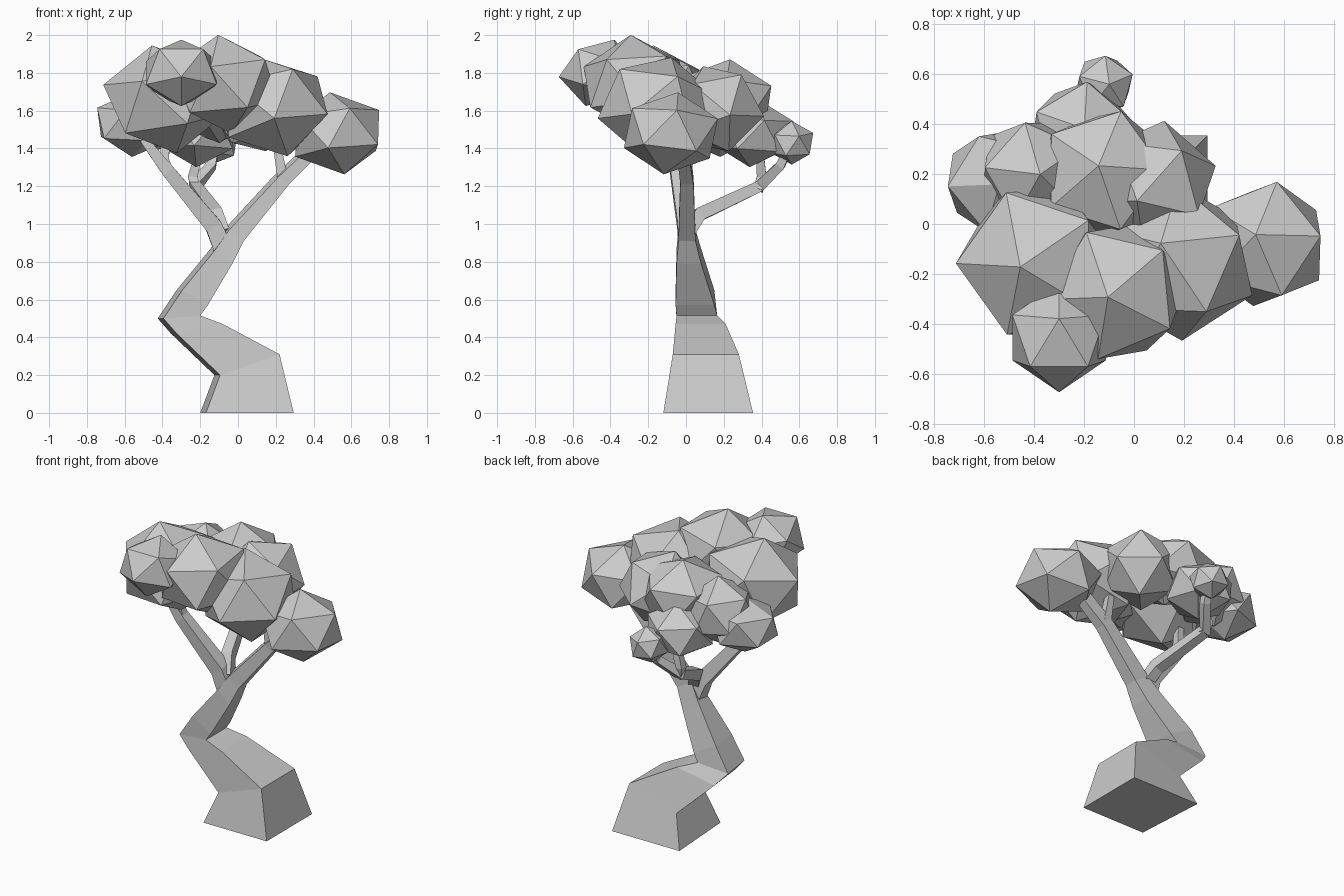
import bpy, bmesh, math
from mathutils import Vector, Matrix


def finish(bm, name):
    bmesh.ops.recalc_face_normals(bm, faces=bm.faces)
    me = bpy.data.meshes.new(name)
    bm.to_mesh(me)
    bm.free()
    ob = bpy.data.objects.new(name, me)
    bpy.context.collection.objects.link(ob)
    return ob


def loft(name, rings):
    """Skin a row of four-cornered rings and cap both ends."""
    bm = bmesh.new()
    rows = [[bm.verts.new(p) for p in r] for r in rings]
    for a, b in zip(rows, rows[1:]):
        for i in range(4):
            j = (i + 1) % 4
            bm.faces.new((a[i], a[j], b[j], b[i]))
    bm.faces.new(rows[0])
    bm.faces.new(rows[-1])
    return finish(bm, name)


def branch(name, points, ref=(0, 1, 0)):
    """Square tapering limb through (x, y, z, half width) points."""
    pts = [Vector(p[:3]) for p in points]
    rings = []
    for i, p in enumerate(pts):
        d = (pts[min(i + 1, len(pts) - 1)] - pts[max(i - 1, 0)]).normalized()
        u = d.cross(Vector(ref)).normalized()
        v = d.cross(u)
        w = points[i][3]
        rings.append([p + (u * a + v * b) * w
                      for a, b in ((-1, -1), (1, -1), (1, 1), (-1, 1))])
    return loft(name, rings)


def leaves(name, centre, r, spin, apex, zs=1.0):
    """Twenty-sided leaf clump: spin about its axis, then lean towards apex."""
    bm = bmesh.new()
    bmesh.ops.create_icosphere(bm, subdivisions=1, radius=r)
    lean = Vector((0, 0, 1)).rotation_difference(Vector(apex)).to_matrix().to_4x4()
    m = (Matrix.Translation(centre) @ Matrix.Diagonal((1, 1, zs, 1)) @ lean
         @ Matrix.Rotation(math.radians(spin), 4, 'Z'))
    bm.transform(m)
    return finish(bm, name)


# Twisted trunk running on into the right limb: left (x, z), right (x, z), front y, back y
profile = [
    (-0.185, 0.00, 0.295, 0.00, -0.12, 0.355),
    (-0.11, 0.20, 0.22, 0.31, -0.07, 0.28),
    (-0.34, 0.42, -0.08, 0.47, -0.055, 0.21),
    (-0.41, 0.50, -0.20, 0.515, -0.05, 0.165),
    (-0.31, 0.65, -0.16, 0.57, -0.055, 0.15),
    (-0.13, 0.87, -0.03, 0.79, -0.05, 0.08),
    (-0.06, 0.97, 0.03, 0.91, -0.04, 0.05),
    (0.20, 1.25, 0.27, 1.21, -0.03, 0.04),
    (0.40, 1.44, 0.44, 1.38, -0.05, 0.01),
]
loft("trunk", [[(xl + 0.015, y0, zl), (xr, y0, zr), (xr, y1, zr), (xl - 0.015, y1, zl)]
               for xl, zl, xr, zr, y0, y1 in profile])

# Limbs and twigs
branch("left_limb", [(-0.08, 0.01, 0.87, 0.05), (-0.13, 0, 0.99, 0.045),
                     (-0.37, -0.05, 1.28, 0.034), (-0.50, -0.06, 1.45, 0.022)])
branch("left_twig", [(-0.36, -0.05, 1.26, 0.028), (-0.39, -0.05, 1.34, 0.025),
                     (-0.38, -0.03, 1.50, 0.02)])
branch("right_twig", [(0.24, 0.01, 1.21, 0.028), (0.23, 0.01, 1.28, 0.026),
                      (0.20, 0.01, 1.45, 0.02)])
branch("back_limb", [(-0.08, 0.01, 0.95, 0.035), (-0.12, 0.07, 1.05, 0.035),
                     (-0.23, 0.39, 1.20, 0.03), (-0.14, 0.50, 1.31, 0.024),
                     (-0.12, 0.55, 1.42, 0.02)], (1, 0, 0))
branch("back_twig", [(-0.22, 0.38, 1.18, 0.027), (-0.24, 0.40, 1.25, 0.025),
                     (-0.20, 0.39, 1.40, 0.02)])

# Leaf clumps: name, centre, radius, spin, lean direction, height scale
clumps = [
    ("right", (0.525, -0.08, 1.48), 0.27, 3, (-0.03, 0.03, 0.21), 0.82),
    ("right_middle", (0.185, -0.155, 1.62), 0.32, 14, (-0.07, 0.07, 0.27), 0.87),
    ("back_right", (0.08, 0.16, 1.61), 0.26, 49, (-0.07, -0.07, 0.25), 0.93),
    ("top", (-0.07, -0.27, 1.74), 0.30, -31, (-0.03, -0.02, 0.26), 0.88),
    ("front_top", (-0.30, -0.455, 1.80), 0.22, 18, (0.0, 0.07, 0.19), 0.85),
    ("left", (-0.39, -0.15, 1.66), 0.335, 36, (-0.06, -0.02, 0.3), 0.87),
    ("back_middle", (-0.12, 0.2, 1.65), 0.28, 0, (-0.02, 0.03, 0.25), 0.8),
    ("far_left", (-0.55, 0.17, 1.53), 0.225, 40, (0.01, -0.01, 0.2), 0.78),
    ("back_left", (-0.41, 0.21, 1.60), 0.23, 30, (0.03, -0.01, 0.2), 0.95),
    ("back_low", (-0.21, 0.36, 1.48), 0.225, 13, (0.01, 0.02, 0.2), 0.8),
    ("far_back", (-0.12, 0.56, 1.43), 0.127, 20, (0.02, 0.0, 0.12), 0.92),
]
for name, *spec in clumps:
    leaves("leaves_" + name, *spec)
